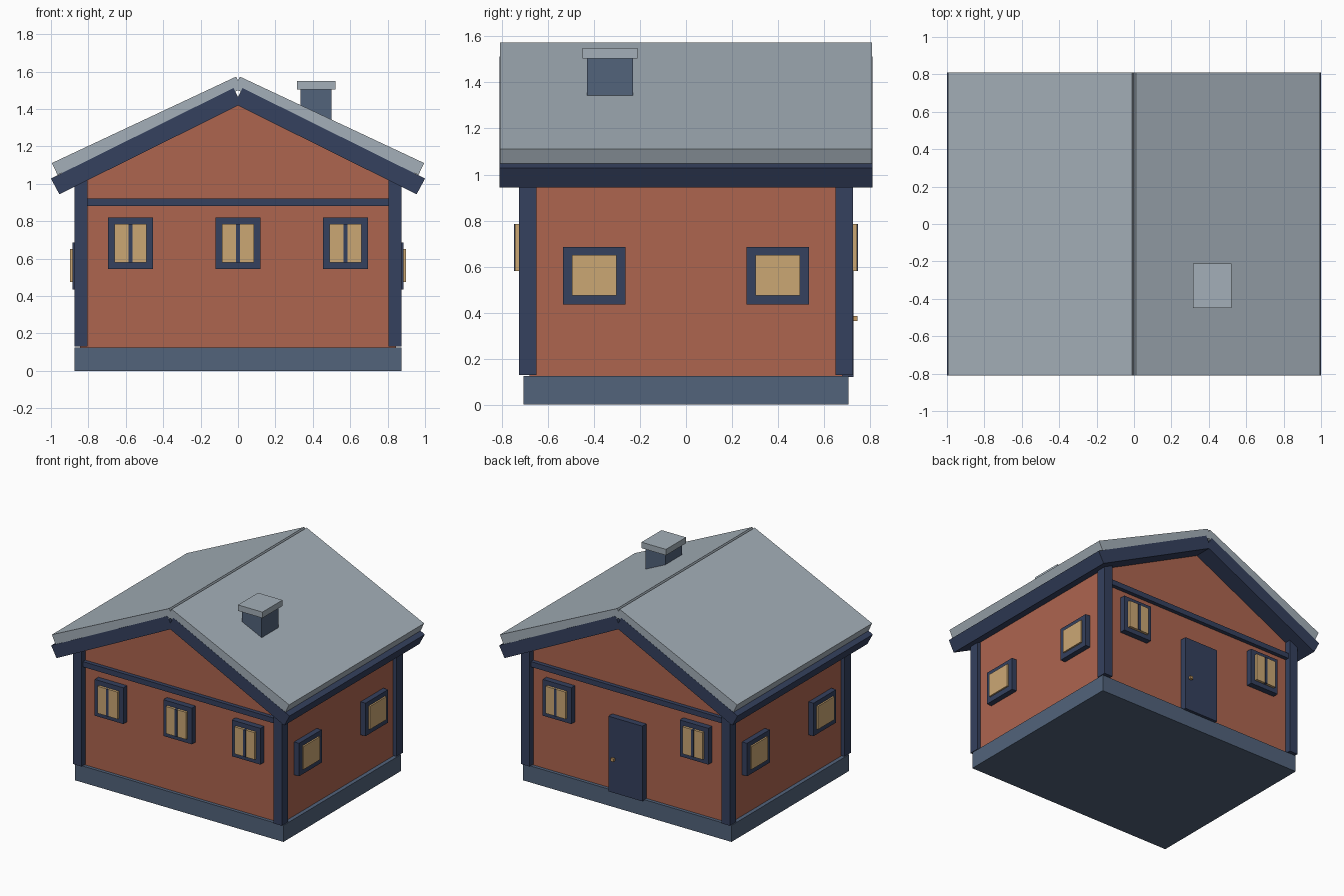
import bpy
import bmesh

default = bpy.data.objects.get("Cube")
if default:
    bpy.data.objects.remove(default, do_unlink=True)


def material(name, rgb):
    mat = bpy.data.materials.new(name)
    mat.use_nodes = True
    mat.diffuse_color = (*rgb, 1)
    mat.node_tree.nodes["Principled BSDF"].inputs["Base Color"].default_value = (*rgb, 1)
    return mat


BRICK = material("brick_red", (0.42, 0.13, 0.078))
NAVY = material("navy_trim", (0.035, 0.052, 0.112))
STONE = material("slate_blue", (0.084, 0.125, 0.198))
ROOF = material("pale_grey", (0.37, 0.43, 0.48))
GLASS = material("warm_glass", (0.60, 0.39, 0.175))
BRASS = material("brass", (0.58, 0.34, 0.13))


def prism(name, profile, depth, mat):
    """Extrude an x-z outline symmetrically along y."""
    bm = bmesh.new()
    front = bm.faces.new([bm.verts.new((x, -depth, z)) for x, z in profile])
    result = bmesh.ops.extrude_face_region(bm, geom=[front])
    verts = [v for v in result["geom"] if isinstance(v, bmesh.types.BMVert)]
    bmesh.ops.translate(bm, verts=verts, vec=(0, 2 * depth, 0))
    bmesh.ops.recalc_face_normals(bm, faces=bm.faces)
    mesh = bpy.data.meshes.new(name)
    bm.to_mesh(mesh)
    bm.free()
    mesh.materials.append(mat)
    obj = bpy.data.objects.new(name, mesh)
    bpy.context.collection.objects.link(obj)
    return obj


def box(name, xs, ys, zs, mat):
    """Axis-aligned box between pairs of coordinates given in any order."""
    x0, x1 = sorted(xs)
    y0, y1 = sorted(ys)
    z0, z1 = sorted(zs)
    outline = [(x0, z0), (x1, z0), (x1, z1), (x0, z1)]
    obj = prism(name, outline, (y1 - y0) / 2, mat)
    obj.location.y = (y0 + y1) / 2
    return obj


# Base and gabled walls
WX, WY = 0.845, 0.68
box("plinth", (-0.875, 0.875), (-0.705, 0.705), (0, 0.125), STONE)
prism("walls", [(-WX, 0.12), (WX, 0.12), (WX, 1.02), (0, 1.44), (-WX, 1.02)], WY, BRICK)

# Corner posts
for sx, side in ((1, "left"), (-1, "right")):
    for sy, end in ((-1, "front"), (1, "back")):
        box(f"{end}_{side}_post", (sx * 0.805, sx * 0.875),
            (sy * 0.65, sy * 0.725), (0.13, 1.03), NAVY)

# Roof: trim slab below, covering slab above, on each slope
trim = [(-1.0, 1.028), (-0.024, 1.512), (0.018, 1.427), (-0.955, 0.944)]
cover = [(-0.995, 1.111), (-0.01, 1.573), (0.02, 1.509), (-0.965, 1.047)]
for sx, side in ((-1, "right"), (1, "left")):
    prism(f"{side}_roof_trim", [(sx * x, z) for x, z in trim], 0.81, NAVY)
    prism(f"{side}_roof_cover", [(sx * x, z) for x, z in cover], 0.809, ROOF)

# Chimney
box("chimney", (0.335, 0.5), (-0.43, -0.23), (1.2, 1.51), STONE)
box("chimney_cap", (0.315, 0.52), (-0.45, -0.21), (1.505, 1.55), ROOF)


# Gable windows: frame, pane and mullion
def gable_window(name, cx, sy):
    inner = sy * (WY - 0.02)
    box(name + "_frame", (cx - 0.12, cx + 0.12), (inner, sy * 0.724), (0.545, 0.82), NAVY)
    box(name + "_pane", (cx - 0.085, cx + 0.085), (inner, sy * 0.743), (0.58, 0.785), GLASS)
    box(name + "_mullion", (cx - 0.011, cx + 0.011), (inner, sy * 0.747), (0.58, 0.785), NAVY)


for sy, end, centres in ((-1, "front", (-0.575, 0, 0.575)), (1, "back", (-0.575, 0.575))):
    box(end + "_rail", (-0.81, 0.81), (sy * 0.66, sy * 0.71), (0.88, 0.92), NAVY)
    for i, cx in enumerate(centres):
        gable_window(f"{end}_window_{i + 1}", cx, sy)

# Side windows
for sx, side in ((1, "left"), (-1, "right")):
    for cy, end in ((-0.398, "front"), (0.398, "back")):
        name = f"{side}_{end}_window"
        box(name + "_frame", (sx * 0.82, sx * 0.886), (cy - 0.136, cy + 0.136), (0.435, 0.685), NAVY)
        box(name + "_pane", (sx * 0.82, sx * 0.898), (cy - 0.097, cy + 0.097), (0.475, 0.65), GLASS)

# Back door with knob
box("door", (-0.143, 0.143), (0.66, 0.727), (0.12, 0.69), NAVY)
box("door_knob", (0.088, 0.112), (0.72, 0.745), (0.364, 0.386), BRASS)
